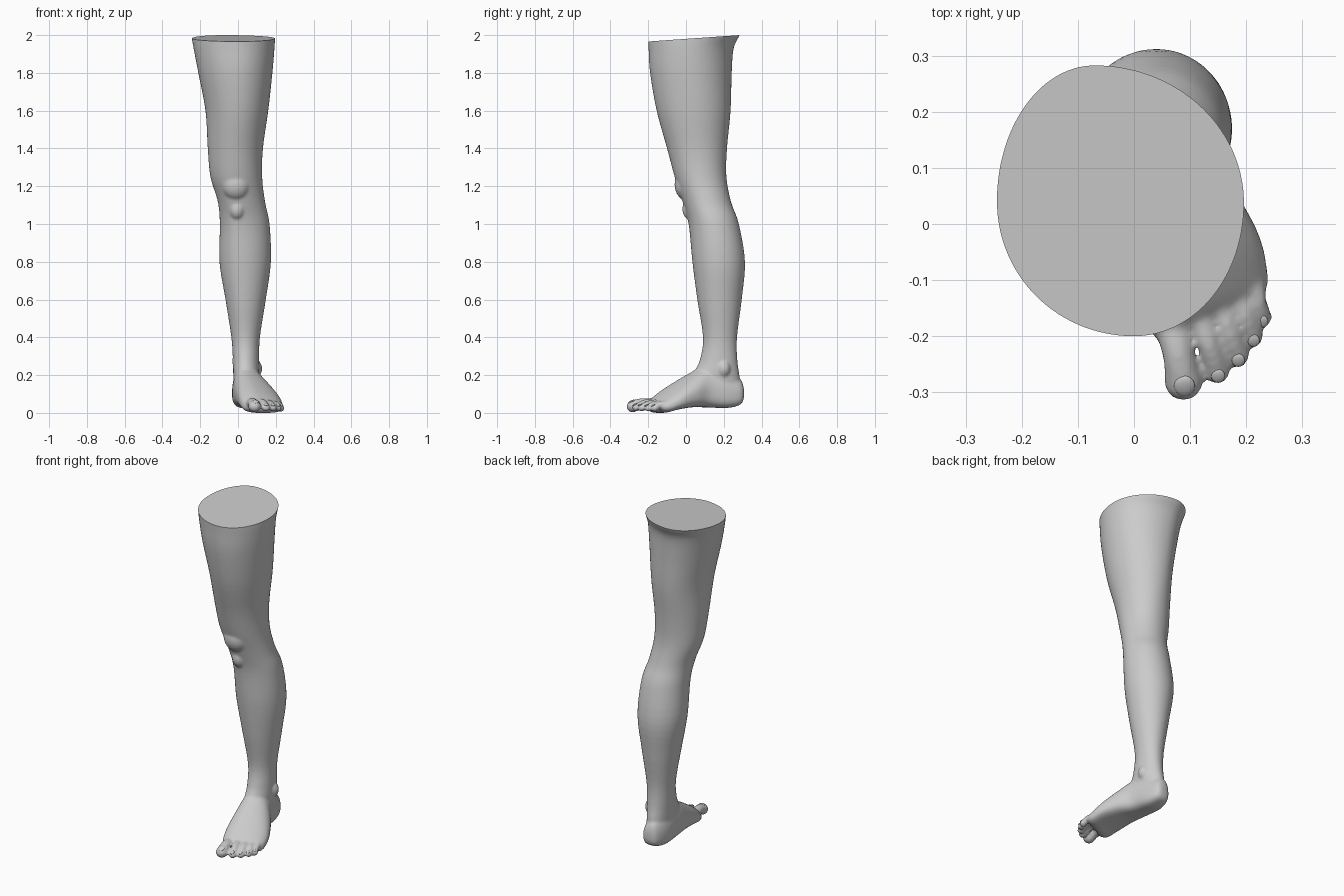
import bpy, bmesh, math
from mathutils import Vector, Matrix

if "Cube" in bpy.data.objects:
    bpy.data.objects.remove(bpy.data.objects["Cube"])


def smooth_rows(rows, steps):
    """Catmull-Rom interpolation through rows of numbers."""
    out = []
    for i in range(len(rows) - 1):
        a, b, c, d = (rows[max(0, min(len(rows) - 1, i + k))] for k in (-1, 0, 1, 2))
        for s in range(steps):
            t = s / steps
            out.append([0.5 * (2 * q + (r - p) * t + (2 * p - 5 * q + 4 * r - w) * t * t
                               + (3 * q - p - 3 * r + w) * t ** 3)
                        for p, q, r, w in zip(a, b, c, d)])
    return out + [list(rows[-1])]


def ring(x0, x1, y0, y1, x_low, x_high, mid=0.5, power=1.0, n=64):
    """Closed outline of four quarter arcs through the four extreme points."""
    yc = y0 + (y1 - y0) * mid
    pts = []
    for i in range(n):
        c, s = math.cos(math.tau * i / n), math.sin(math.tau * i / n)
        p, xm, ye = (power, x_low, y0) if s < 0 else (1.0, x_high, y1)
        pts.append((xm + ((x1 if c > 0 else x0) - xm) * abs(c) ** p,
                    yc + (ye - yc) * abs(s) ** p))
    return pts


def loft(bm, rings):
    vs = [[bm.verts.new(p) for p in r] for r in rings]
    n = len(vs[0])
    for a, b in zip(vs, vs[1:]):
        for i in range(n):
            bm.faces.new((a[i], a[(i + 1) % n], b[(i + 1) % n], b[i]))
    bm.faces.new(vs[0][::-1])
    bm.faces.new(vs[-1])


def ball(bm, center, scale):
    m = Matrix.Translation(center) @ Matrix.Diagonal((*scale, 1))
    bmesh.ops.create_uvsphere(bm, u_segments=24, v_segments=14, radius=1, matrix=m)


def make_object(name, bm):
    bmesh.ops.recalc_face_normals(bm, faces=bm.faces)
    me = bpy.data.meshes.new(name)
    bm.to_mesh(me)
    bm.free()
    ob = bpy.data.objects.new(name, me)
    bpy.context.collection.objects.link(ob)
    return ob


def shade(ob, angle):
    bpy.ops.object.select_all(action='DESELECT')
    ob.select_set(True)
    bpy.context.view_layer.objects.active = ob
    bpy.ops.object.shade_smooth_by_angle(angle=math.radians(angle))


body = bmesh.new()

# Thigh, knee, calf and ankle: z, left, right, front, back, x of front, x of back
LEG = [
    (2.06, -0.255, 0.20, -0.205, 0.295, 0.0, -0.07),
    (2.00, -0.247, 0.197, -0.202, 0.283, 0.0, -0.07),
    (1.93, -0.235, 0.193, -0.198, 0.252, 0.0, -0.06),
    (1.80, -0.21, 0.182, -0.19, 0.242, 0.0, -0.04),
    (1.60, -0.172, 0.16, -0.155, 0.236, 0.0, -0.02),
    (1.40, -0.16, 0.132, -0.10, 0.217, -0.01, -0.01),
    (1.25, -0.146, 0.128, -0.06, 0.214, -0.01, 0.0),
    (1.12, -0.107, 0.143, -0.018, 0.238, -0.01, 0.02),
    (1.00, -0.096, 0.167, 0.014, 0.28, 0.0, 0.04),
    (0.80, -0.098, 0.174, 0.034, 0.312, 0.02, 0.04),
    (0.60, -0.066, 0.147, 0.06, 0.295, 0.03, 0.04),
    (0.40, -0.035, 0.116, 0.09, 0.27, 0.035, 0.045),
    (0.28, -0.027, 0.112, 0.073, 0.272, 0.035, 0.045),
    (0.20, -0.025, 0.112, 0.04, 0.283, 0.035, 0.04),
    (0.10, -0.02, 0.10, 0.05, 0.295, 0.035, 0.04),
]
loft(body, [[(x, y, r[0]) for x, y in ring(*r[1:])] for r in smooth_rows(LEG, 5)])

# Kneecap, tendon below it, and the two ankle bones
ball(body, (-0.01, 0.005, 1.21), (0.078, 0.066, 0.085))
ball(body, (-0.005, 0.03, 1.08), (0.045, 0.05, 0.06))
ball(body, (0.005, 0.165, 0.275), (0.036, 0.04, 0.045))
ball(body, (0.095, 0.2, 0.235), (0.033, 0.035, 0.045))

# Foot from heel to ball: inner x, y, outer x, y, sole z, top z
FOOT = [
    (0.02, 0.306, 0.06, 0.308, 0.08, 0.13),
    (-0.008, 0.285, 0.085, 0.29, 0.045, 0.18),
    (-0.03, 0.21, 0.11, 0.225, 0.027, 0.22),
    (-0.028, 0.09, 0.135, 0.13, 0.03, 0.25),
    (-0.015, -0.02, 0.18, 0.06, 0.03, 0.205),
    (0.005, -0.13, 0.223, -0.02, 0.015, 0.143),
    (0.028, -0.19, 0.238, -0.085, 0.0, 0.097),
    (0.055, -0.215, 0.236, -0.122, 0.012, 0.066),
]
rings = []
for ax, ay, bx, by, z0, z1 in smooth_rows(FOOT, 5):
    rings.append([(ax + (bx - ax) * u, ay + (by - ay) * u, z)
                  for u, z in ring(0, 1, z0, z1, 0.5, 0.38, 0.4, 0.65)])
loft(body, rings)

# Toes: base, tip, radius
TOES = [
    ((0.07, -0.185, 0.046), (0.088, -0.281, 0.035), 0.034),
    ((0.12, -0.175, 0.056), (0.148, -0.263, 0.028), 0.0225),
    ((0.155, -0.15, 0.052), (0.184, -0.235, 0.027), 0.0215),
    ((0.185, -0.13, 0.048), (0.211, -0.2, 0.026), 0.0205),
    ((0.212, -0.10, 0.043), (0.226, -0.166, 0.025), 0.0205),
]
nails = []
for base, tip, r in TOES:
    base, tip = Vector(base), Vector(tip)
    for k in range(9):
        t = k / 8
        p = base.lerp(tip, t)
        p.z += 0.012 * math.sin(math.pi * t)
        w = r * (1 - 0.16 * math.sin(math.pi * t))
        ball(body, p, (w, w, w * 0.92))
    nails.append((tip + Vector((0.002, -0.008, r * 0.72)), r))

# Fuse all parts into one soft skin
leg = make_object("leg", body)
remesh = leg.modifiers.new("fuse", 'REMESH')
remesh.mode = 'VOXEL'
remesh.voxel_size = 0.007
soften = leg.modifiers.new("soften", 'SMOOTH')
soften.factor = 0.5
soften.iterations = 7
dg = bpy.context.evaluated_depsgraph_get()
skin = bpy.data.meshes.new_from_object(leg.evaluated_get(dg))
leg.modifiers.clear()
leg.data = skin

# Slanted flat cut across the thigh
bm = bmesh.new()
bm.from_mesh(skin)
low = min(v.co.z for v in bm.verts)
bmesh.ops.translate(bm, verts=bm.verts, vec=(0, 0, -low))
cut = bmesh.ops.bisect_plane(bm, geom=bm.verts[:] + bm.edges[:] + bm.faces[:],
                             plane_co=(0, 0.283, 2.0), plane_no=(0, -0.07, 1),
                             clear_outer=True)
rim = [e for e in cut["geom_cut"] if isinstance(e, bmesh.types.BMEdge)]
bmesh.ops.contextual_create(bm, geom=rim)
bm.to_mesh(skin)
bm.free()
shade(leg, 50)

# Toenails
bm = bmesh.new()
for p, r in nails:
    m = (Matrix.Translation(p) @ Matrix.Rotation(0.45, 4, 'X')
         @ Matrix.Diagonal((r * 0.55, r * 0.6, r * 0.2, 1)))
    bmesh.ops.create_uvsphere(bm, u_segments=20, v_segments=10, radius=1, matrix=m)
shade(make_object("toenails", bm), 60)
